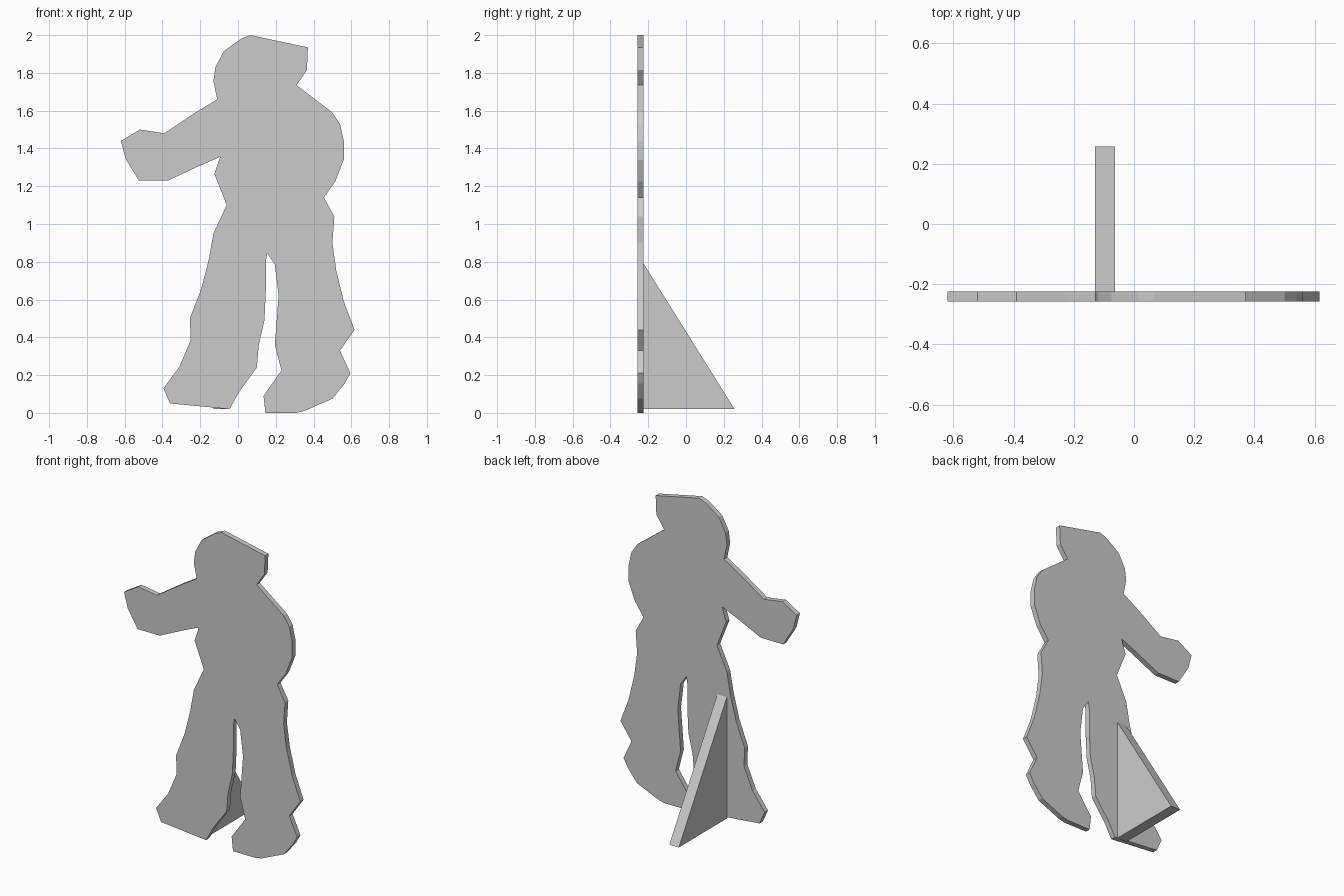
import bpy, bmesh
from mathutils import Vector

if "Cube" in bpy.data.objects:
    bpy.data.objects.remove(bpy.data.objects["Cube"])


def extruded(name, points, direction):
    """Make a solid plate from a closed outline pushed along direction."""
    bm = bmesh.new()
    face = bm.faces.new([bm.verts.new(p) for p in points])
    moved = bmesh.ops.extrude_face_region(bm, geom=[face])["geom"]
    bmesh.ops.translate(bm, vec=Vector(direction),
                        verts=[v for v in moved if isinstance(v, bmesh.types.BMVert)])
    bmesh.ops.recalc_face_normals(bm, faces=bm.faces[:])
    # Split the concave front and back safely
    bmesh.ops.triangulate(bm, faces=[f for f in bm.faces if len(f.verts) > 4])
    mesh = bpy.data.meshes.new(name)
    bm.to_mesh(mesh)
    bm.free()
    obj = bpy.data.objects.new(name, mesh)
    bpy.context.collection.objects.link(obj)
    return obj


# Silhouette sections (x, z), clockwise from the top of the head
head_right = [(.065, 2), (.37, 1.935), (.365, 1.815), (.31, 1.735)]
torso_right = [(.50, 1.59), (.54, 1.53), (.56, 1.44), (.56, 1.34),
               (.515, 1.225), (.455, 1.14)]
leg_right_outer = [(.51, 1.04), (.50, .90), (.52, .755), (.56, .59),
                   (.617, .44), (.54, .33)]
foot_right = [(.595, .21), (.565, .155), (.50, .075), (.35, .01),
              (.31, 0), (.145, 0), (.135, .09)]
leg_gap = [(.23, .225), (.195, .36), (.215, .62), (.195, .785), (.155, .845),
           (.147, .80), (.147, .64), (.14, .49), (.11, .36), (.10, .24)]
foot_left = [(.005, .11), (-.045, .02), (-.36, .05), (-.395, .13)]
leg_left_outer = [(-.31, .245), (-.25, .385), (-.255, .50), (-.195, .655),
                  (-.155, .81), (-.13, .95), (-.06, 1.10)]
arm = [(-.125, 1.265), (-.095, 1.355), (-.21, 1.305), (-.37, 1.23),
       (-.525, 1.23), (-.595, 1.345), (-.62, 1.44), (-.52, 1.50),
       (-.39, 1.48), (-.225, 1.59)]
head_left = [(-.11, 1.66), (-.13, 1.755), (-.12, 1.83), (-.075, 1.915), (.015, 1.98)]

outline = (head_right + torso_right + leg_right_outer + foot_right + leg_gap
           + foot_left + leg_left_outer + arm + head_left)

# Standing figure cutout board
extruded("figure_cutout", [(x, -.257, z) for x, z in outline], (0, .033, 0))

# Triangular prop behind the board
prop = [(-.224, .02), (.257, .02), (-.224, .79)]
extruded("rear_support", [(-.13, y, z) for y, z in prop], (.067, 0, 0))
